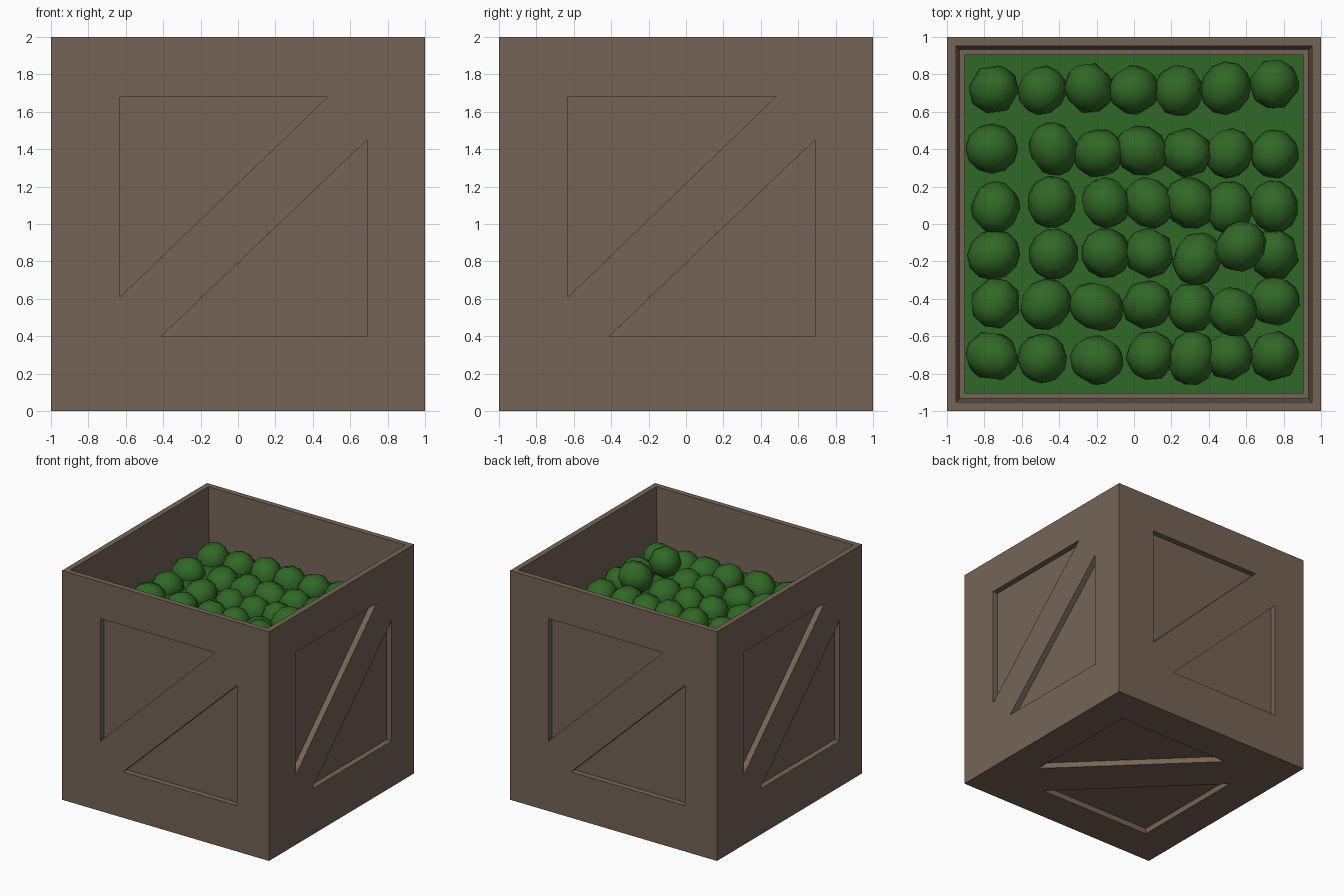
import bpy, bmesh, math, random
from mathutils import Matrix, Vector, Euler

random.seed(4)
scene = bpy.context.scene
if "Cube" in bpy.data.objects:
    bpy.data.objects.remove(bpy.data.objects["Cube"], do_unlink=True)


def material(name, rgb):
    m = bpy.data.materials.new(name)
    m.use_nodes = True
    m.diffuse_color = (*rgb, 1)
    m.node_tree.nodes["Principled BSDF"].inputs["Base Color"].default_value = (*rgb, 1)
    return m


wood = material("brown wood", (0.178, 0.127, 0.093))
green = material("leaf green", (0.03, 0.138, 0.019))


def add_object(name, bm, mat):
    mesh = bpy.data.meshes.new(name)
    bm.to_mesh(mesh)
    bm.free()
    mesh.materials.append(mat)
    obj = bpy.data.objects.new(name, mesh)
    scene.collection.objects.link(obj)
    return obj


# Crate body: a cube with a slightly tapered pit sunk into its top
FILL = 1.5
bm = bmesh.new()
bmesh.ops.create_cube(bm, size=2, matrix=Matrix.Translation((0, 0, 1)))
top = max(bm.faces, key=lambda f: f.calc_center_median().z)
bmesh.ops.inset_individual(bm, faces=[top], thickness=0.068)
bmesh.ops.inset_individual(bm, faces=[top], thickness=0.027)
for v in top.verts:
    v.co.z = FILL - 0.01
crate = add_object("crate", bm, wood)

# Triangular recesses either side of a diagonal plank, on four sides and below
side_panels = [[(-0.63, -0.39), (0.48, 0.68), (-0.63, 0.68)],
               [(-0.41, -0.6), (0.69, -0.6), (0.69, 0.45)]]
base_panels = [[(0.69, 0.67), (0.69, -0.41), (-0.42, 0.67)],
               [(-0.69, -0.67), (-0.69, 0.41), (0.42, -0.67)]]
DEPTH = 0.05


def add_prism(bm, triangle, matrix):
    face = bm.faces.new([bm.verts.new((u, v, 1 - DEPTH)) for u, v in triangle])
    ext = bmesh.ops.extrude_face_region(bm, geom=[face], use_keep_orig=True)
    moved = [e for e in ext["geom"] if isinstance(e, bmesh.types.BMVert)]
    bmesh.ops.translate(bm, verts=moved, vec=(0, 0, 2 * DEPTH))
    bmesh.ops.transform(bm, verts=list(face.verts) + moved, matrix=matrix)


bm = bmesh.new()
lift = Matrix.Translation((0, 0, 1))
for i in range(4):
    turn = Matrix.Rotation(i * math.pi / 2, 4, "Z") @ Matrix.Rotation(math.pi / 2, 4, "X")
    for tri in side_panels:
        add_prism(bm, tri, lift @ turn)
for tri in base_panels:
    add_prism(bm, tri, lift @ Matrix.Diagonal((1, 1, -1, 1)))
bmesh.ops.recalc_face_normals(bm, faces=bm.faces)
cutter = add_object("panel_cutter", bm, wood)
cutter.hide_render = True
cutter.display_type = "WIRE"
cut = crate.modifiers.new("panels", "BOOLEAN")
cut.operation = "DIFFERENCE"
cut.solver = "EXACT"
cut.object = cutter
bpy.context.view_layer.update()
carved = bpy.data.meshes.new_from_object(
    crate.evaluated_get(bpy.context.evaluated_depsgraph_get()))
crate.modifiers.clear()
crate.data = carved
bpy.data.objects.remove(cutter, do_unlink=True)

# Flat bed filling the pit
bm = bmesh.new()
bmesh.ops.create_grid(bm, x_segments=1, y_segments=1, size=0.905,
                      matrix=Matrix.Translation((0, 0, FILL)))
add_object("fill_bed", bm, green)

# Rows of lumpy round heads: row depth, then the position of each head
rows = [
    (0.73, [-0.75, -0.49, -0.24, 0.0, 0.24, 0.49, 0.75]),
    (0.39, [-0.76, -0.43, -0.19, 0.04, 0.28, 0.51, 0.75]),
    (0.1, [-0.74, -0.44, -0.15, 0.08, 0.3, 0.51, 0.75]),
    (-0.17, [-0.75, -0.43, -0.15, 0.08, 0.34, 0.75]),
    (-0.43, [-0.74, -0.47, -0.2, 0.07, 0.31, 0.75]),
    (-0.72, [-0.76, -0.49, -0.2, 0.09, 0.31, 0.51, 0.75]),
]
heads = [Vector((x, y + random.uniform(-0.02, 0.02), FILL + 0.01)) for y, xs in rows for x in xs]
heads += [Vector((0.57, -0.12, FILL + 0.13)), Vector((0.53, -0.47, FILL + 0.14))]
bm = bmesh.new()
for spot in heads:
    spin = Euler([random.uniform(0, math.tau) for _ in range(3)]).to_matrix().to_4x4()
    stretch = Matrix.Diagonal((1, 1, random.uniform(1.0, 1.15), 1))
    bmesh.ops.create_uvsphere(bm, u_segments=8, v_segments=6, radius=0.133,
                              matrix=Matrix.Translation(spot) @ spin @ stretch)
for f in bm.faces:
    f.smooth = True
add_object("round_heads", bm, green)
